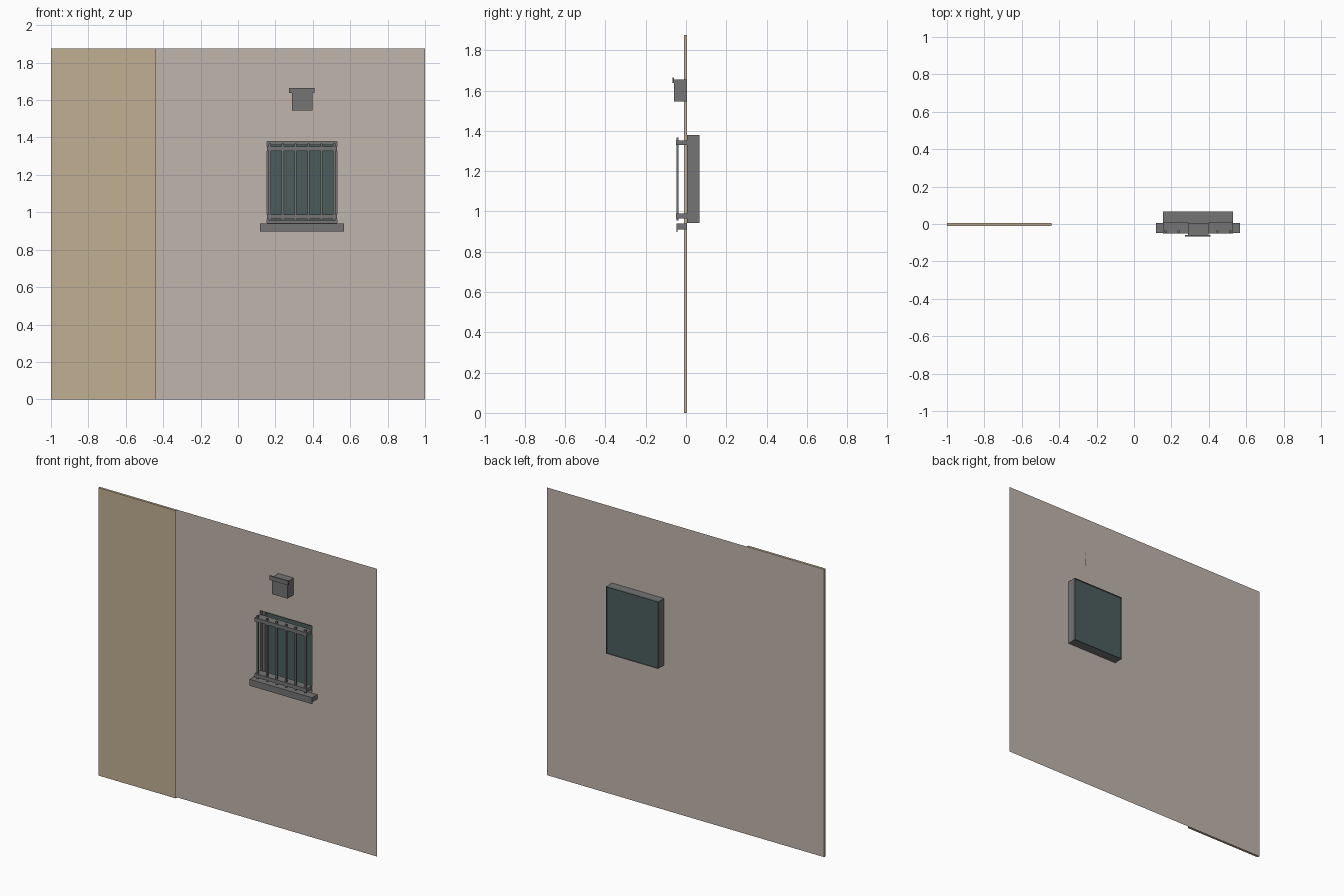
import bpy, bmesh

cube = bpy.data.objects.get("Cube")
if cube:
    bpy.data.objects.remove(cube, do_unlink=True)


def material(name, rgb):
    m = bpy.data.materials.new(name)
    m.use_nodes = True
    # sRGB to linear
    col = [(c / 255 / 12.92) if c < 11 else ((c / 255 + 0.055) / 1.055) ** 2.4 for c in rgb] + [1]
    m.diffuse_color = col
    m.node_tree.nodes["Principled BSDF"].inputs["Base Color"].default_value = col
    return m


plaster = material("warm grey plaster", (193, 181, 174))
tan = material("tan plaster", (193, 176, 146))
grey = material("grey metal", (117, 117, 117))
glass = material("dark teal glass", (76, 92, 92))


def finish(name, bm, mat):
    me = bpy.data.meshes.new(name)
    bm.to_mesh(me)
    bm.free()
    me.materials.append(mat)
    ob = bpy.data.objects.new(name, me)
    bpy.context.collection.objects.link(ob)
    return ob


def box(name, x, y, z, mat, skip=None):
    """Box between (low, high) pairs; faces for which skip(normal) holds are left open."""
    bm = bmesh.new()
    bmesh.ops.create_cube(bm, size=1)
    for v in bm.verts:
        v.co = [(a + b) / 2 + c * (b - a) for c, (a, b) in zip(v.co, (x, y, z))]
    bm.normal_update()
    if skip:
        gone = [f for f in bm.faces if skip(f.normal)]
        bmesh.ops.delete(bm, geom=gone, context='FACES')
    return finish(name, bm, mat)


# Window opening and wall plane
WX, WZ, WALL_Y = (0.155, 0.53), (0.942, 1.378), 0.005

# Wall sheet with the window opening left out
bm = bmesh.new()
xs, zs = (-1, *WX, 1), (0, *WZ, 1.875)
grid = [[bm.verts.new((x, WALL_Y, z)) for z in zs] for x in xs]
for i in range(3):
    for j in range(3):
        if (i, j) != (1, 1):
            bm.faces.new((grid[i][j], grid[i + 1][j], grid[i + 1][j + 1], grid[i][j + 1]))
finish("wall", bm, plaster)

# Thin raised panel, open at the back and at its inner end
box("side_panel", (-1, -0.44), (-0.011, WALL_Y), (0, 1.875), tan,
    lambda n: n.y > 0.5 or n.x > 0.5)

# Window reveal, pane and frame
box("window_reveal", WX, (WALL_Y, 0.068), WZ, grey, lambda n: abs(n.y) > 0.5)
box("window_pane", WX, (0.052, 0.058), WZ, glass)
T = 0.018
for side, x in (("right", (WX[0], WX[0] + T)), ("left", (WX[1] - T, WX[1]))):
    box("window_frame_" + side, x, (0.03, 0.052), WZ, grey)
for side, z in (("bottom", (WZ[0], WZ[0] + T)), ("top", (WZ[1] - T, WZ[1]))):
    box("window_frame_" + side, (WX[0] + T, WX[1] - T), (0.03, 0.052), z, grey)

# Security grille: two rails and six upright bars
for side, z in (("lower", 0.977), ("upper", 1.341)):
    box("grille_rail_" + side, WX, (-0.05, WALL_Y), (z - 0.012, z + 0.012), grey)
for i in range(6):
    x = 0.17 + 0.069 * i
    box(f"grille_bar_{i + 1}", (x - 0.006, x + 0.006), (-0.046, -0.036), (0.955, 1.367), grey)

# Window sill with a drip lip
box("sill", (0.118, 0.568), (-0.042, WALL_Y), (0.91, 0.94), grey)
box("sill_lip", (0.118, 0.568), (-0.048, -0.042), (0.898, 0.94), grey)

# Small wall box with a projecting lip
box("wall_box", (0.288, 0.398), (-0.06, WALL_Y), (1.545, 1.655), grey)
box("wall_box_lip", (0.274, 0.408), (-0.068, -0.06), (1.637, 1.665), grey)
